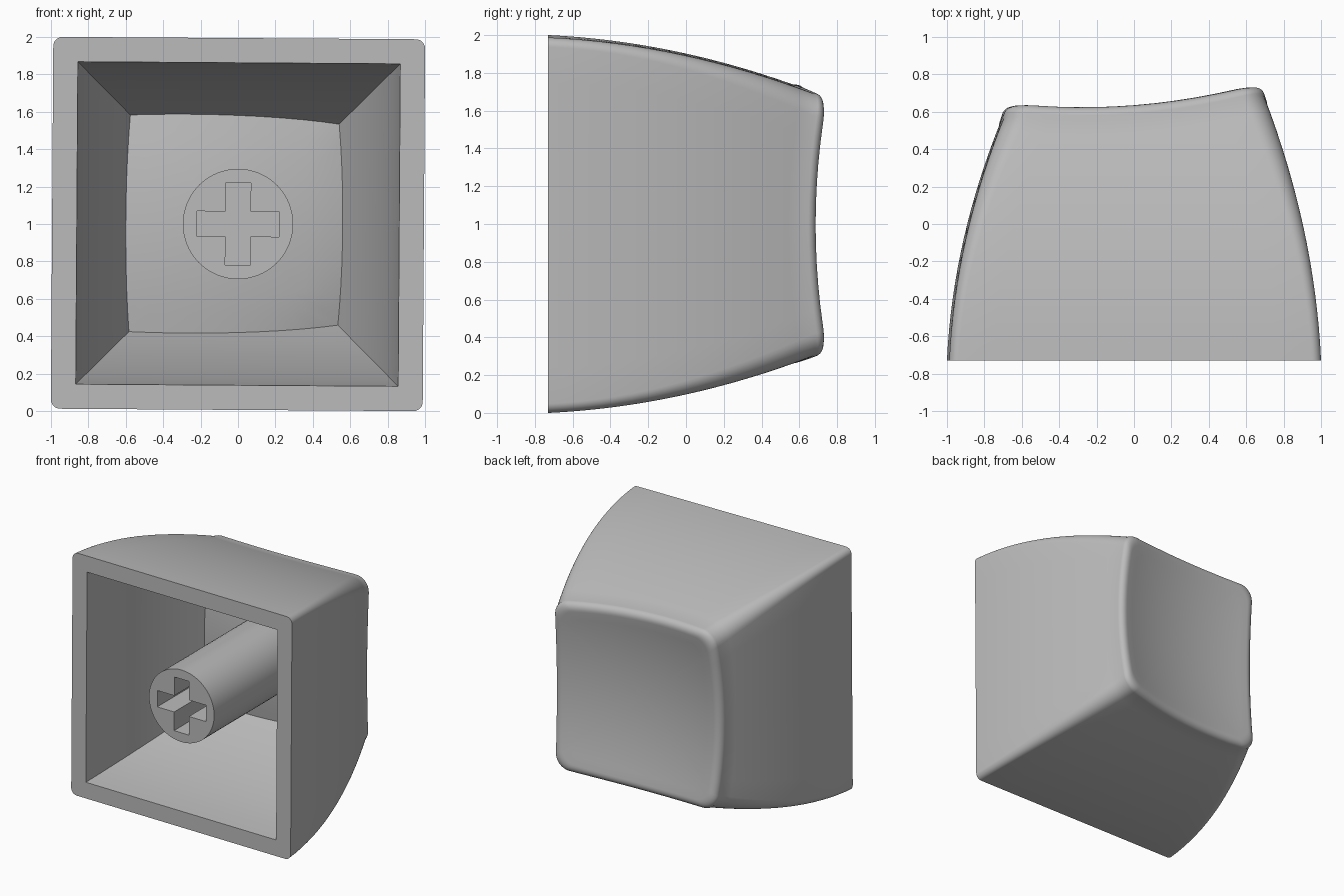
import bpy, bmesh, math
from mathutils import Vector

cube = bpy.data.objects.get("Cube")
if cube:
    bpy.data.objects.remove(cube, do_unlink=True)

OPEN_Y = -0.73      # plane of the open rim
BASE = 0.994        # half width at the rim
CAVITY = 0.862      # half width of the opening
FILLET = 0.07       # rounding around the dished face
TILT = math.radians(0.38)

plastic = bpy.data.materials.new("grey plastic")
plastic.use_nodes = True
colour = (0.5, 0.5, 0.5, 1)
plastic.diffuse_color = colour
plastic.node_tree.nodes["Principled BSDF"].inputs["Base Color"].default_value = colour


def dish(x, z):
    """Depth of the slanted, hollowed face."""
    return 0.565 + 0.085 * x + 0.155 * (x * x + z * z)


def taper(u):
    """How far the wall has curved inward at distance u from the rim."""
    return 0.047 * u + 0.118 * u * u


def rounded_square(r, corner=8, side=10):
    """Points round a square of half width 1 with corner radius r."""
    pts = []
    for q in range(4):
        turn = q * math.pi / 2
        c, s = math.cos(turn), math.sin(turn)
        local = [(1 - r + r * math.cos(a), 1 - r + r * math.sin(a))
                 for a in (math.pi / 2 * i / corner for i in range(corner + 1))]
        local += [((1 - r) * (1 - 2 * i / side), 1) for i in range(1, side)]
        pts += [(x * c - z * s, x * s + z * c) for x, z in local]
    return pts


def wall_ring(t, inset=0.0, rise=0.0):
    """Outer wall ring at fraction t of the height, optionally in the fillet."""
    radius = 0.05 + 0.12 * t * t
    ring = []
    for px, pz in rounded_square(radius):
        top = dish(0.69 * px, 0.69 * pz) - FILLET
        u = t * (top - OPEN_Y)
        h = BASE - taper(u) - inset
        x, z = px * h, pz * h
        if x < 0:
            x += 0.02 * u * u * -px
        y = OPEN_Y + u
        if inset or rise:
            y = dish(x, z) - FILLET + rise
        ring.append(Vector((x, y, z)))
    return ring


def cavity_ring(t):
    ring = []
    for px, pz in rounded_square(0):
        u = t * (dish(0.58 * px, 0.58 * pz) - 0.145 - OPEN_Y)
        h = CAVITY - 1.24 * taper(u)
        ring.append(Vector((px * h, OPEN_Y + u, pz * h)))
    return ring


def scaled_ring(ring, k, drop):
    return [Vector((p.x * k, dish(p.x * k, p.z * k) - drop, p.z * k)) for p in ring]


def finish(name, bm):
    bmesh.ops.recalc_face_normals(bm, faces=bm.faces)
    mesh = bpy.data.meshes.new(name)
    bm.to_mesh(mesh)
    bm.free()
    mesh.materials.append(plastic)
    ob = bpy.data.objects.new(name, mesh)
    bpy.context.collection.objects.link(ob)
    ob.location.z = 1
    ob.rotation_euler.y = TILT
    return ob


def smooth(ob):
    bpy.ops.object.select_all(action='DESELECT')
    ob.select_set(True)
    bpy.context.view_layer.objects.active = ob
    bpy.ops.object.shade_smooth_by_angle(angle=math.radians(30))


# Shell: one loft from cavity floor, out over the rim, up to the dished face
floor_edge = cavity_ring(1)
rings = [scaled_ring(floor_edge, i / 6, 0.145) for i in range(6)]
rings += [cavity_ring(1 - i / 10) for i in range(11)]
rings += [wall_ring(i / 16) for i in range(17)]
for i in range(1, 9):
    a = math.pi / 2 * i / 8
    rings.append(wall_ring(1, FILLET * (1 - math.cos(a)), FILLET * math.sin(a)))
face_edge = rings[-1]
rings += [scaled_ring(face_edge, 1 - i / 10, 0) for i in range(1, 11)]

bm = bmesh.new()
loops = [[bm.verts.new(p) for p in ring] for ring in rings]
for a, b in zip(loops, loops[1:]):
    n = len(a)
    for i in range(n):
        bm.faces.new((a[i], a[(i + 1) % n], b[(i + 1) % n], b[i]))
bmesh.ops.remove_doubles(bm, verts=bm.verts, dist=0.0001)
smooth(finish("cap_shell", bm))


def prism(name, outline, y0, y1):
    bm = bmesh.new()
    face = bm.faces.new([bm.verts.new((x, y0, z)) for x, z in outline])
    side = bmesh.ops.extrude_face_region(bm, geom=[face])["geom"]
    moved = [v for v in side if isinstance(v, bmesh.types.BMVert)]
    bmesh.ops.translate(bm, verts=moved, vec=(0, y1 - y0, 0))
    return finish(name, bm)


# Stem: round post, flush with the rim, with a cross-shaped socket
circle = [(0.295 * math.cos(a), 0.295 * math.sin(a))
          for a in (math.tau * i / 64 for i in range(64))]
stem = prism("stem", circle, OPEN_Y, 0.48)
w, l = 0.067, 0.22
quarter = [(l, -w), (l, w), (w, w)]
cross = []
for cx, sx in ((1, 0), (0, 1), (-1, 0), (0, -1)):
    cross += [(x * cx - z * sx, x * sx + z * cx) for x, z in quarter]
cutter = prism("socket_cutter", cross, OPEN_Y - 0.1, 0.1)
cutter.hide_render = True
cut = stem.modifiers.new("socket", 'BOOLEAN')
cut.operation = 'DIFFERENCE'
cut.solver = 'EXACT'
cut.object = cutter
bpy.context.view_layer.objects.active = stem
bpy.ops.object.modifier_apply(modifier=cut.name)
bpy.data.objects.remove(cutter, do_unlink=True)
smooth(stem)
